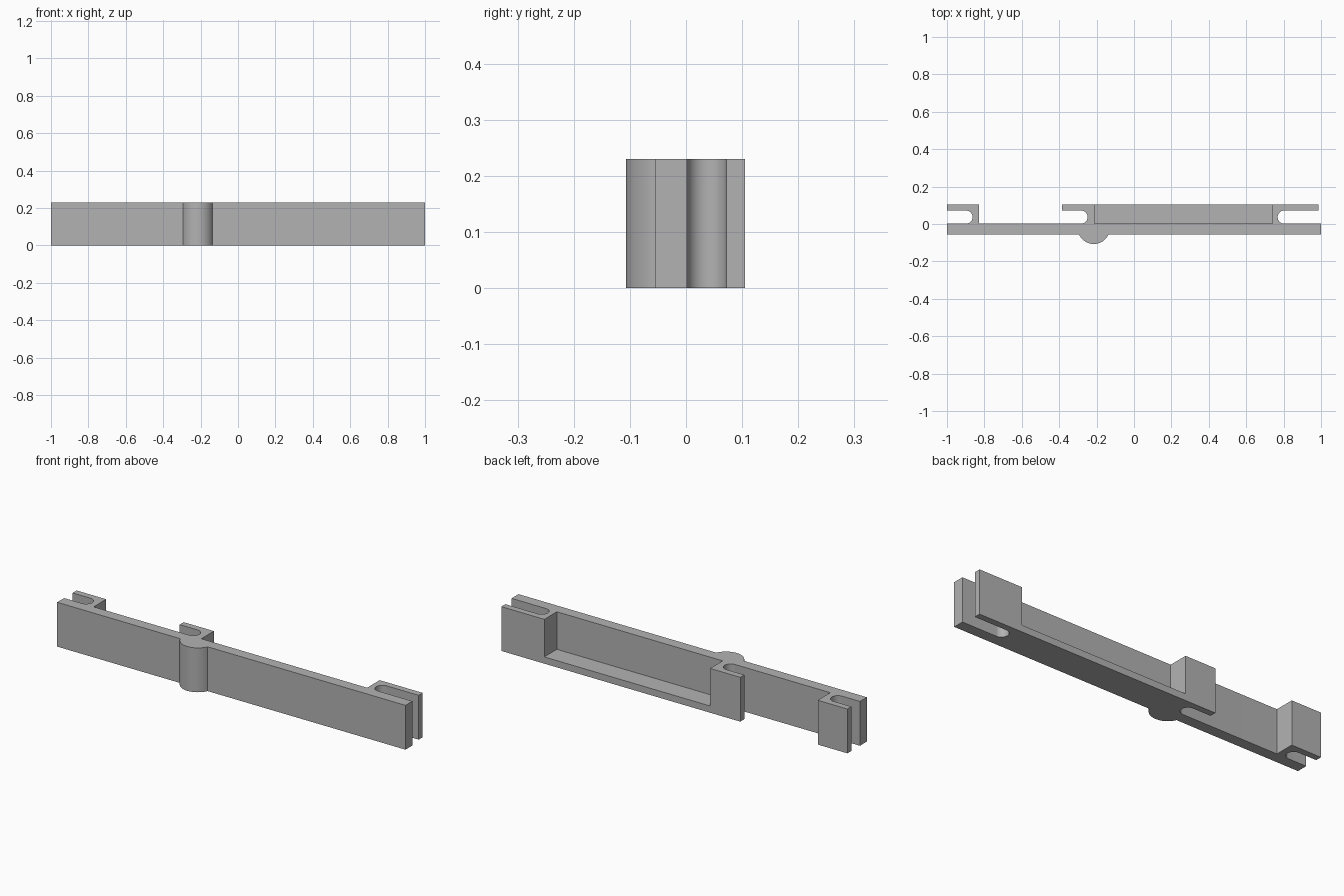
import bpy, bmesh
from math import cos, sin, radians, asin, degrees

cube = bpy.data.objects.get("Cube")
if cube:
    bpy.data.objects.remove(cube, do_unlink=True)

HEIGHT = 0.23
FRONT, BACK = -0.055, 0.002          # bar faces
WALL, REAR = 0.072, 0.105            # clip outer wall
SLOT_R = (WALL - BACK) / 2
SLOT_Y = (WALL + BACK) / 2
FLOOR = 0.035

grey = bpy.data.materials.new("plain grey")
grey.use_nodes = True
grey.diffuse_color = (0.45, 0.45, 0.45, 1)
grey.node_tree.nodes["Principled BSDF"].inputs["Base Color"].default_value = (0.45, 0.45, 0.45, 1)


def arc(cx, cy, r, start, end, steps=24):
    angles = [radians(start + (end - start) * i / steps) for i in range(steps + 1)]
    return [(cx + r * cos(a), cy + r * sin(a)) for a in angles]


def extrude_outline(name, outline, z0, z1):
    bm = bmesh.new()
    face = bm.faces.new([bm.verts.new((x, y, z0)) for x, y in outline])
    top = bmesh.ops.extrude_face_region(bm, geom=[face])["geom"]
    verts = [g for g in top if isinstance(g, bmesh.types.BMVert)]
    bmesh.ops.translate(bm, verts=verts, vec=(0, 0, z1 - z0))
    bmesh.ops.recalc_face_normals(bm, faces=bm.faces)
    mesh = bpy.data.meshes.new(name)
    bm.to_mesh(mesh)
    bm.free()
    mesh.materials.append(grey)
    obj = bpy.data.objects.new(name, mesh)
    bpy.context.collection.objects.link(obj)
    return obj


# Round boss on the front of the bar
boss_r = 0.086
boss_y = -0.107 + boss_r
dip = degrees(asin((boss_y - FRONT) / boss_r))

# Whole plan outline: bar, boss and three slotted clips
outline = [(-1, FRONT)]
outline += arc(-0.215, boss_y, boss_r, 180 + dip, 360 - dip)
outline += [(1, FRONT), (1, BACK)]
outline += arc(0.803, SLOT_Y, SLOT_R, 270, 90)
outline += [(0.987, WALL), (0.987, REAR), (-0.385, REAR), (-0.385, WALL)]
outline += arc(-0.283, SLOT_Y, SLOT_R, 90, -90)
outline += [(-0.83, BACK), (-0.83, REAR), (-1, REAR), (-1, WALL)]
outline += arc(-0.898, SLOT_Y, SLOT_R, 90, -90)
outline += [(-1, BACK)]
bracket = extrude_outline("clip_bar", outline, 0, HEIGHT)

# Open tray between the two rear clips, leaving a thin floor
tray = [(-0.212, BACK), (0.74, BACK), (0.74, 0.2), (-0.212, 0.2)]
cutter = extrude_outline("tray_cutter", tray, FLOOR, 0.4)
cutter.hide_render = True

bpy.ops.object.select_all(action='DESELECT')
bracket.select_set(True)
bpy.context.view_layer.objects.active = bracket
cut = bracket.modifiers.new("tray", 'BOOLEAN')
cut.operation = 'DIFFERENCE'
cut.solver = 'EXACT'
cut.object = cutter
bpy.ops.object.modifier_apply(modifier=cut.name)
bpy.data.objects.remove(cutter, do_unlink=True)
bpy.ops.object.shade_smooth_by_angle(angle=radians(30))
